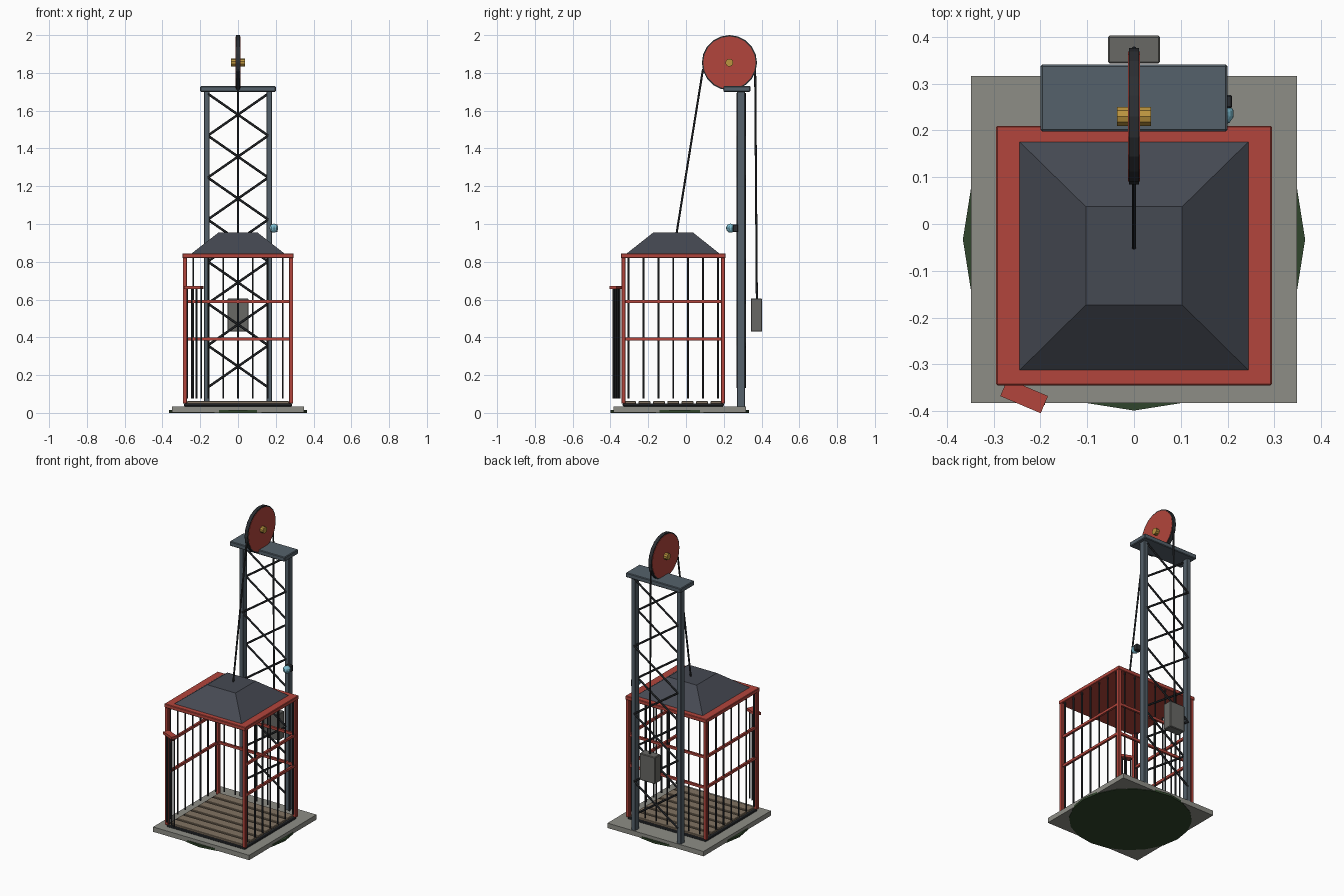
import bpy, bmesh, math
from mathutils import Vector

if "Cube" in bpy.data.objects:
    bpy.data.objects.remove(bpy.data.objects["Cube"])


def mat(name, r, g, b):
    m = bpy.data.materials.new(name)
    m.diffuse_color = (r, g, b, 1)
    m.use_nodes = True
    m.node_tree.nodes["Principled BSDF"].inputs["Base Color"].default_value = m.diffuse_color
    return m


RED = mat("red_paint", 0.45, 0.06, 0.045)
SLATE = mat("slate_steel", 0.09, 0.12, 0.145)
DARK = mat("dark_iron", 0.025, 0.028, 0.032)
ROOF = mat("roof_metal", 0.06, 0.067, 0.085)
WOOD = mat("plank_wood", 0.22, 0.17, 0.12)
STONE = mat("stone", 0.27, 0.27, 0.24)
WEIGHT = mat("weight_iron", 0.14, 0.14, 0.13)
GOLD = mat("brass", 0.5, 0.3, 0.05)
GLASS = mat("lamp_glass", 0.2, 0.5, 0.62)
MOSS = mat("moss", 0.03, 0.06, 0.025)


def finish(bm, name, m):
    bmesh.ops.recalc_face_normals(bm, faces=bm.faces)
    me = bpy.data.meshes.new(name)
    bm.to_mesh(me)
    bm.free()
    me.materials.append(m)
    ob = bpy.data.objects.new(name, me)
    bpy.context.collection.objects.link(ob)
    return ob


def box(name, x, y, z, m, bevel=0.0):
    """Box from (min, max) ranges on each axis."""
    bm = bmesh.new()
    bmesh.ops.create_cube(bm, size=1)
    for v in bm.verts:
        v.co = Vector([(r[0] + r[1]) / 2 + c * (r[1] - r[0]) for r, c in zip((x, y, z), v.co)])
    ob = finish(bm, name, m)
    if bevel:
        mod = ob.modifiers.new("bevel", "BEVEL")
        mod.width = bevel
        mod.segments = 1
    return ob


def rod(name, a, b, r, m, sides=6):
    """Straight cylinder between two points."""
    a, b = Vector(a), Vector(b)
    bm = bmesh.new()
    bmesh.ops.create_cone(bm, cap_ends=True, segments=sides, radius1=r, radius2=r, depth=(b - a).length)
    ob = finish(bm, name, m)
    ob.location = (a + b) / 2
    ob.rotation_euler = (b - a).to_track_quat('Z', 'Y').to_euler()
    return ob


X, Y0, Y1 = 0.295, -0.345, 0.21
YC = (Y0 + Y1) / 2

# Ground slab with the round mossy disc poking out of its sides
box("base_slab", (-0.349, 0.349), (-0.383, 0.317), (0.003, 0.035), STONE)
rod("moss_disc", (0, -0.033, 0.0), (0, -0.033, 0.014), 0.366, MOSS, 20)

# Cage floor
box("floor_sill", (-0.285, 0.285), (Y0 + 0.01, Y1 - 0.01), (0.035, 0.05), DARK, 0.003)
for i in range(7):
    y = YC + (i - 3) * 0.076
    box(f"floor_plank_{i}", (-0.27, 0.27), (y - 0.031, y + 0.031), (0.045, 0.062), WOOD, 0.002)

# Cage corner posts and top plate
W = 0.022
for sx in (-1, 1):
    for yc in (Y0 + W / 2 + 0.003, Y1 - W / 2 - 0.003):
        xc = sx * (X - W / 2 - 0.003)
        box("cage_post", (xc - W / 2, xc + W / 2), (yc - W / 2, yc + W / 2), (0.05, 0.83), RED, 0.002)
box("cage_top_plate", (-X, X), (Y0, Y1), (0.82, 0.845), RED, 0.003)

# Rails and bars on the two sides and the back; the front stays open
SX, BY = X - 0.014, Y1 - 0.014
for z in (0.39, 0.59):
    for s in (-1, 1):
        box("side_rail", (s * SX - 0.007, s * SX + 0.007), (Y0 + 0.01, Y1 - 0.01), (z - 0.008, z + 0.008), RED)
    box("back_rail", (-SX, SX), (BY - 0.007, BY + 0.007), (z - 0.008, z + 0.008), RED)
for i in range(7):
    t = (i - 3) * 0.079
    for s in (-1, 1):
        rod("side_bar", (s * SX, YC + t, 0.075), (s * SX, YC + t, 0.825), 0.005, DARK)
    rod("back_bar", (t, BY, 0.075), (t, BY, 0.825), 0.005, DARK)

# Folded front gate swung out at the left post
ang = math.radians(-23)
rail = box("gate_top_rail", (-0.047, 0.047), (-0.02, 0.02), (0.655, 0.672), RED)
rail.location = (-0.235, -0.368, 0)
rail.rotation_euler.z = ang
for i in range(4):
    d = (i - 1.5) * 0.027
    x, y = -0.232 + d * math.cos(ang), -0.368 + d * math.sin(ang)
    rod("gate_bar", (x, y, 0.075), (x, y, 0.66), 0.005, DARK)

# Truncated pyramid roof
bm = bmesh.new()
rings = []
for hx, ya, yb, z in ((0.247, -0.315, 0.178, 0.843), (0.103, -0.173, 0.037, 0.955)):
    rings.append([bm.verts.new(p) for p in ((-hx, ya, z), (hx, ya, z), (hx, yb, z), (-hx, yb, z))])
for i in range(4):
    j = (i + 1) % 4
    bm.faces.new((rings[0][i], rings[0][j], rings[1][j], rings[1][i]))
for r in rings:
    bm.faces.new(r)
finish(bm, "cage_roof", ROOF)

# Lattice mast: two posts with opposed zigzag braces front and back
for s in (-1, 1):
    box("mast_post", (s * 0.166 - 0.015, s * 0.166 + 0.015), (0.27, 0.312), (0.03, 1.705), SLATE, 0.003)
P, STEP = 7, 1.555 / 7
for i in range(P):
    z0 = 0.135 + i * STEP
    s = 1 if i % 2 else -1
    rod("mast_brace_front", (-s * 0.16, 0.273, z0), (s * 0.16, 0.273, z0 + STEP), 0.0065, DARK)
    rod("mast_brace_back", (s * 0.16, 0.311, z0), (-s * 0.16, 0.311, z0 + STEP), 0.0065, DARK)
box("mast_cap", (-0.2, 0.2), (0.198, 0.341), (1.70, 1.73), SLATE, 0.004)

# Hoist wheel with dark rim and brass axle
WY, WZ = 0.23, 1.854
rod("wheel_rim", (-0.011, WY, WZ), (0.011, WY, WZ), 0.146, DARK, 20)
rod("wheel_disc", (-0.013, WY, WZ), (0.013, WY, WZ), 0.139, RED, 20)
rod("wheel_axle", (-0.036, WY, WZ), (0.036, WY, WZ), 0.021, GOLD, 10)

# Ropes and counterweight
rod("cage_rope", (0, 0.09, 1.82), (0, -0.05, 0.95), 0.0055, DARK)
rod("weight_rope", (0, 0.366, 1.84), (0, 0.375, 0.6), 0.0055, DARK)
box("counterweight", (-0.056, 0.056), (0.343, 0.403), (0.43, 0.606), WEIGHT, 0.004)

# Signal lamp on the right mast post
box("lamp_bracket", (0.172, 0.21), (0.248, 0.276), (0.958, 0.998), DARK, 0.003)
bm = bmesh.new()
bmesh.ops.create_uvsphere(bm, u_segments=10, v_segments=8, radius=0.024)
finish(bm, "signal_lamp", GLASS).location = (0.19, 0.236, 0.978)
